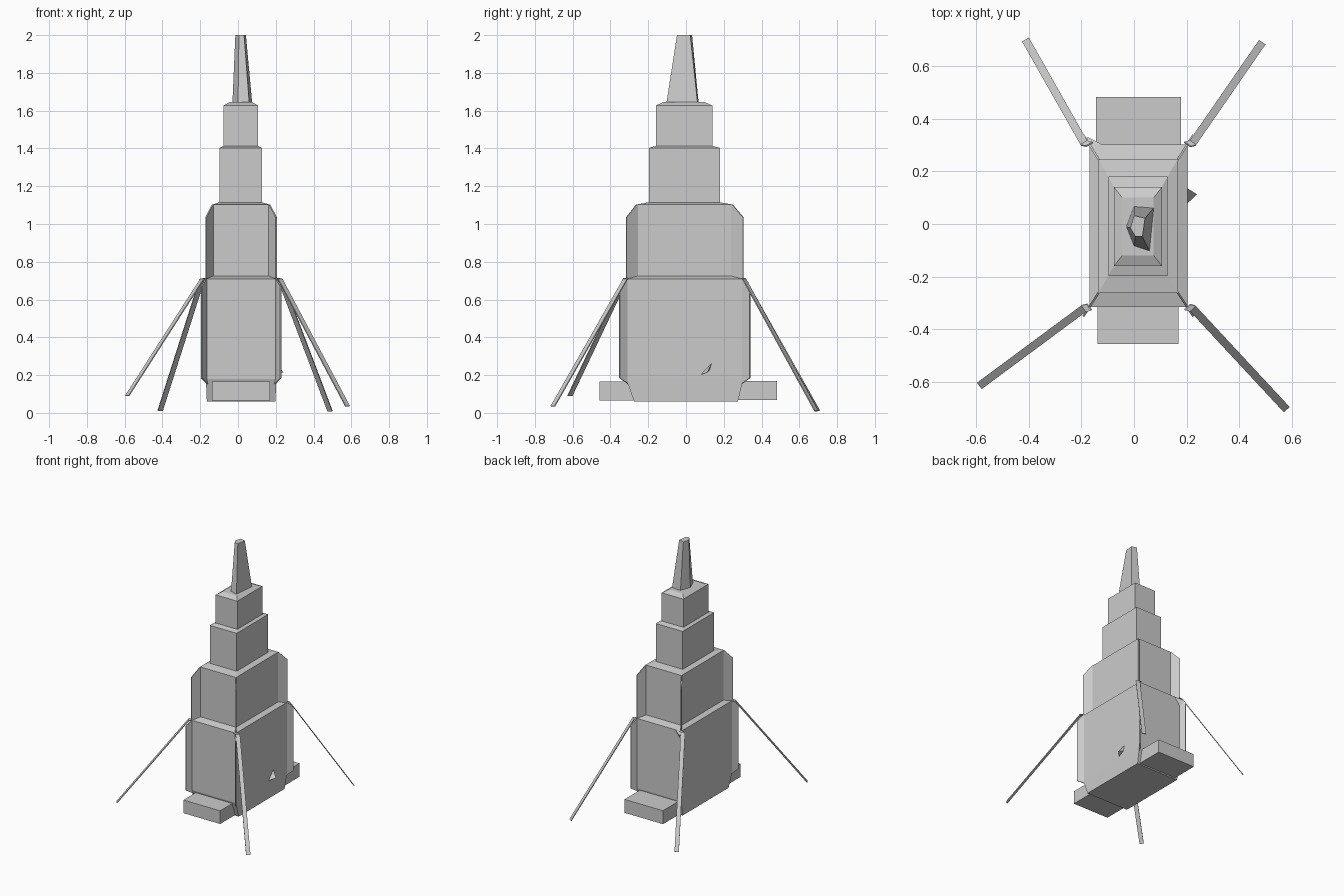
import bpy
from mathutils import Vector

if "Cube" in bpy.data.objects:
    bpy.data.objects.remove(bpy.data.objects["Cube"])


def mesh_object(name, verts, faces):
    me = bpy.data.meshes.new(name)
    me.from_pydata([tuple(v) for v in verts], [], faces)
    me.update()
    ob = bpy.data.objects.new(name, me)
    bpy.context.collection.objects.link(ob)
    return ob


def loft(name, rings):
    """Join rings with equal point counts and cap both ends."""
    n = len(rings[0])
    verts = [v for r in rings for v in r]
    faces = [tuple(reversed(range(n)))]
    for k in range(len(rings) - 1):
        a, b = k * n, (k + 1) * n
        faces += [(a + i, a + (i + 1) % n, b + (i + 1) % n, b + i) for i in range(n)]
    faces.append(tuple(range(len(verts) - n, len(verts))))
    return mesh_object(name, verts, faces)


def rect(x0, x1, y0, y1, z):
    return [(x0, y0, z), (x1, y0, z), (x1, y1, z), (x0, y1, z)]


def fin(name, outline, side, thick=0.008):
    """Thin plate from an outline, thickened along the side vector."""
    off = Vector(side).normalized() * thick / 2
    return loft(name, [[Vector(p) - off for p in outline],
                       [Vector(p) + off for p in outline]])


# Stepped tower: four stacked tiers with slightly sloping ledges
base = (-0.17, 0.203, -0.316, 0.303)
tier2 = (-0.135, 0.167, -0.262, 0.246)
tier3 = (-0.098, 0.127, -0.197, 0.18)
tier4 = (-0.076, 0.106, -0.16, 0.14)
loft("stepped_tower", [
    rect(-0.165, 0.198, -0.275, 0.275, 0.06),
    rect(*base, 0.18), rect(*base, 0.71),
    rect(*tier2, 0.725), rect(*tier2, 1.103),
    rect(*tier3, 1.115), rect(*tier3, 1.403),
    rect(*tier4, 1.413), rect(*tier4, 1.627),
    rect(-0.045, 0.075, -0.12, 0.1, 1.645)])

# Tapering irregular spire
low = [(-0.03, -0.01), (0.0, -0.085), (0.06, -0.105), (0.076, 0.062), (0.0, 0.068)]
high = [(-0.014, -0.015), (0.005, -0.047), (0.032, -0.048), (0.042, 0.022), (0.0, 0.032)]
loft("spire", [[(x, y, 1.63) for x, y in low], [(x, y, 2.0) for x, y in high]])

# Porch blocks at front and back
loft("front_porch", [rect(-0.138, 0.17, -0.457, -0.2, z) for z in (0.066, 0.166)])
loft("back_porch", [rect(-0.145, 0.178, 0.2, 0.483, z) for z in (0.068, 0.17)])

# Corner fins and splayed flat legs
feet = [(-0.587, -0.615, 0.09), (0.58, -0.705, 0.035),
        (0.487, 0.69, 0.01), (-0.412, 0.70, 0.012)]
for i, foot in enumerate(feet):
    sx, sy = (-1, 1, 1, -1)[i], (-1, -1, 1, 1)[i]
    bx, by = base[0 if sx < 0 else 1], base[2 if sy < 0 else 3]
    ux, uy = tier2[0 if sx < 0 else 1], tier2[2 if sy < 0 else 3]
    ox, oy = bx + sx * 0.023, by + sy * 0.036
    side = (-(oy - by), ox - bx, 0)

    fin(f"lower_fin_{i}", [(bx - sx * .01, by - sy * .015, 0.15), (ox, oy, 0.185),
                           (ox, oy, 0.67), (bx, by, 0.71),
                           (bx - sx * .01, by - sy * .015, 0.71)], side)
    fin(f"upper_fin_{i}", [(ux - sx * .01, uy - sy * .015, 0.715), (bx, by, 0.712),
                           (bx, by, 1.035), (ux, uy, 1.103),
                           (ux - sx * .01, uy - sy * .015, 1.10)], side)

    # Ribbon: short flat stub at the corner, then straight down to the foot
    path = [Vector((bx, by, 0.712)), Vector((bx + sx * .02, by + sy * .005, 0.708)),
            Vector(foot)]
    d = path[2] - path[1]
    w = Vector((-d.y, d.x, 0)).normalized() * 0.015
    t = w.cross(d).normalized() * 0.003
    loft(f"leg_{i}", [[p - w - t, p + w - t, p + w + t, p - w + t] for p in path])

# Small pointed chips on the right and back walls
tetra = [(0, 2, 1), (0, 1, 3), (1, 2, 3), (2, 0, 3)]
mesh_object("side_chip", [(0.2, 0.075, 0.2), (0.2, 0.138, 0.268),
                          (0.2, 0.125, 0.225), (0.24, 0.113, 0.215)], tetra)
mesh_object("back_chip", [(-0.12, 0.302, 0.71), (-0.175, 0.302, 0.64),
                          (-0.175, 0.302, 0.71), (-0.178, 0.332, 0.69)], tetra)
